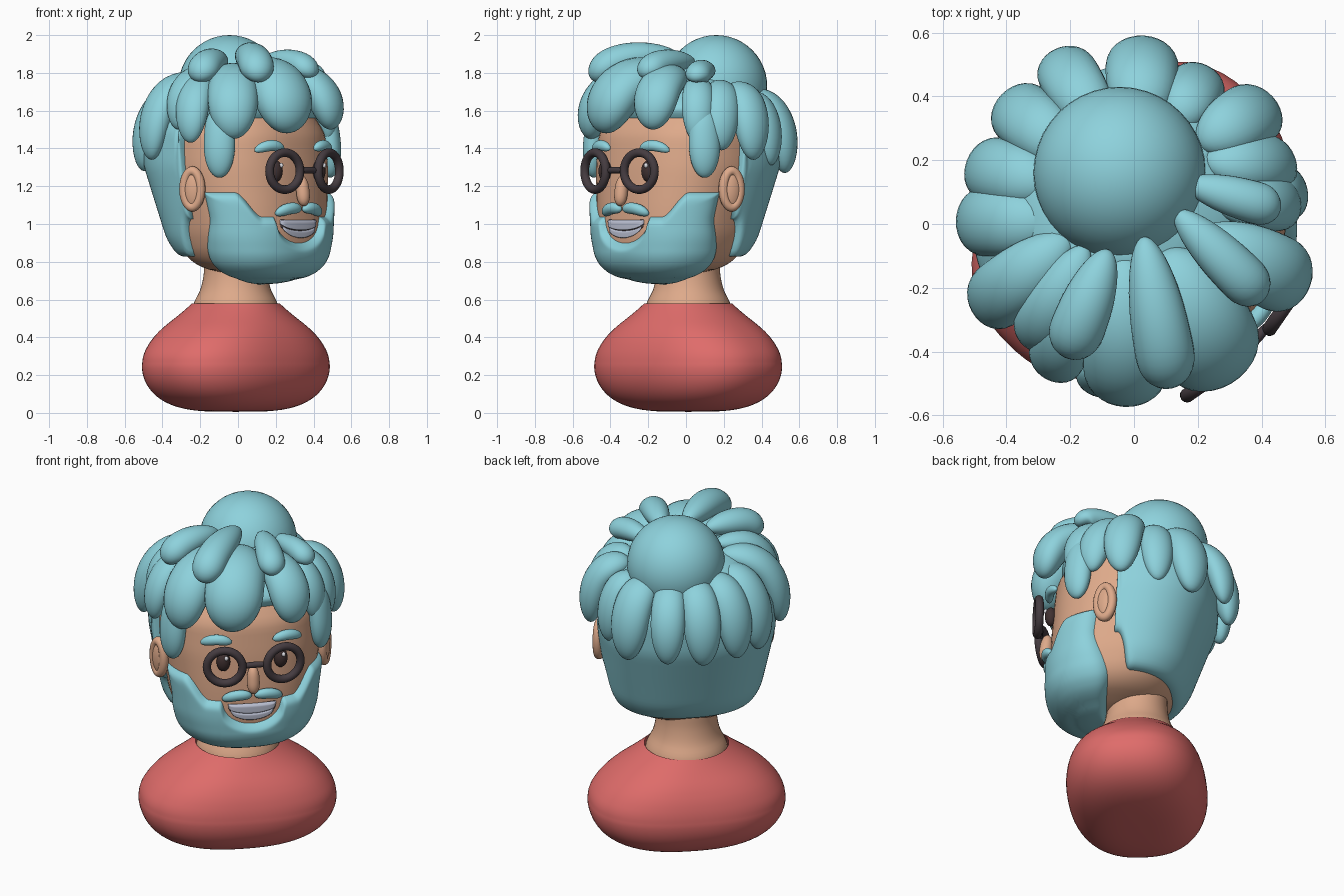
import bpy, bmesh, math
from mathutils import Vector, Matrix

if "Cube" in bpy.data.objects:
    bpy.data.objects.remove(bpy.data.objects["Cube"])

TURN = math.radians(45)  # the bust looks toward +x -y


def material(name, rgb):
    m = bpy.data.materials.new(name)
    m.diffuse_color = (*rgb, 1)
    m.use_nodes = True
    m.node_tree.nodes["Principled BSDF"].inputs["Base Color"].default_value = m.diffuse_color
    return m


HAIR = material("teal hair", (0.27, 0.645, 0.72))
SKIN = material("tan skin", (0.73, 0.40, 0.255))
SHIRT = material("red shirt", (0.74, 0.15, 0.145))
DARK = material("dark frame", (0.06, 0.045, 0.052))
EYE = material("brown eye", (0.05, 0.03, 0.03))
TEETH = material("grey teeth", (0.50, 0.53, 0.65))
WHITE = material("white glint", (0.85, 0.85, 0.9))


def finish(name, bm, mat, turned=True):
    bmesh.ops.remove_doubles(bm, verts=bm.verts, dist=1e-5)
    bmesh.ops.recalc_face_normals(bm, faces=bm.faces)
    me = bpy.data.meshes.new(name)
    bm.to_mesh(me)
    bm.free()
    me.polygons.foreach_set("use_smooth", [True] * len(me.polygons))
    me.materials.append(mat)
    ob = bpy.data.objects.new(name, me)
    bpy.context.collection.objects.link(ob)
    if turned:
        ob.rotation_euler.z = TURN
    return ob


def grid(name, f, nu, nv, mat, wrap=True, turned=True):
    """Surface f(s, t), closed around s when wrap is set."""
    bm = bmesh.new()
    cols = nu if wrap else nu + 1
    vs = [[bm.verts.new(f(i / nu, j / nv)) for i in range(cols)] for j in range(nv + 1)]
    for j in range(nv):
        for i in range(nu):
            k = (i + 1) % cols
            bm.faces.new((vs[j][i], vs[j][k], vs[j + 1][k], vs[j + 1][i]))
    return finish(name, bm, mat, turned)


def ball(name, loc, radii, mat, turned=True, rot=0):
    bm = bmesh.new()
    bmesh.ops.create_uvsphere(bm, u_segments=40, v_segments=24, radius=1,
                              matrix=Matrix.Translation(loc) @ Matrix.Rotation(rot, 4, 'Z')
                              @ Matrix.Diagonal((*radii, 1)))
    return finish(name, bm, mat, turned)


def ring(name, loc, ry, rz, tube, angle, mat):
    """Elliptical torus standing up, its axis turned by angle from local x."""
    M = Matrix.Translation(loc) @ Matrix.Rotation(angle, 4, 'Z')

    def f(s, t):
        a, b = 2 * math.pi * s, 2 * math.pi * t
        return M @ Vector((tube * math.sin(b), (ry + tube * math.cos(b)) * math.cos(a),
                           (rz + tube * math.cos(b)) * math.sin(a)))
    return grid(name, f, 40, 14, mat)


def lobe(name, p0, p1, p2, w, mat, flat=0.7, turned=True, taper=0.15):
    """Blunt rounded lock swept along a quadratic curve, narrower at its root."""
    p0, p1, p2 = Vector(p0), Vector(p1), Vector(p2)

    def f(s, t):
        t = (1 - math.cos(math.pi * t)) / 2
        p = p0 * (1 - t) ** 2 + p1 * 2 * t * (1 - t) + p2 * t * t
        d = ((p1 - p0) * (1 - t) + (p2 - p1) * t).normalized()
        side = d.cross(p - Vector((0, 0, 1.3))).normalized()
        up = side.cross(d)
        r = w * (1 - taper * (1 - t) ** 1.5) * math.sqrt(max(0, 1 - abs(2 * t - 1) ** 2.8))
        a = 2 * math.pi * s
        return p + side * r * math.cos(a) + up * r * flat * math.sin(a)
    return grid(name, f, 28, 26, mat, True, turned)


def table(rows, z, soft=0.025):
    """Softened lookup in rows of (z, values...)."""
    def lin(z):
        z = min(max(z, rows[0][0]), rows[-1][0])
        for a, b in zip(rows, rows[1:]):
            if z <= b[0]:
                k = (z - a[0]) / (b[0] - a[0])
                return [x + (y - x) * k for x, y in zip(a[1:], b[1:])]
    soft = min(soft, abs(z - rows[0][0]), abs(rows[-1][0] - z))
    got = [lin(z + soft * k) for k in (-1, -.5, 0, .5, 1)]
    return [sum(c) / 5 for c in zip(*got)]


def smooth(a, b, x):
    k = min(max((x - a) / (b - a), 0), 1)
    return k * k * (3 - 2 * k)


# Head: z, radius, forward shift of each level
HEAD = [(.72, .0, -.15), (.728, .13, -.145), (.75, .22, -.135), (.79, .295, -.12), (.85, .34, -.11),
        (.95, .375, -.085), (1.1, .40, -.057), (1.3, .43, -.015), (1.48, .425, 0), (1.62, .35, .01),
        (1.72, .23, .02), (1.77, .1, .03), (1.78, 0, .03)]
MID = Vector((0, -.03, 1.2))


def head_point(phi, z, off=0.0):
    r, cv = table(HEAD, z)
    s, c = math.sin(phi), math.cos(phi)
    r /= (abs(s) ** 2.4 + abs(c) ** 2.4) ** (1 / 2.4)
    p = Vector((1.045 * r * s, cv - r * c, z))
    return MID + (p - MID) * (1 + off / 0.45)


def shell(name, mat, span, bottom, top, off, nu, nv, tuck=True, flare=0):
    """Padded patch on the head; span in degrees either side of the face."""
    full = span >= 180

    def f(s, t):
        if not full:
            s = .5 * s + .25 * (1 - math.cos(math.pi * s))
        t = (1 - math.cos(math.pi * t)) / 2
        phi = span * (2 * s - 1)
        b, h = bottom(abs(phi)), top(abs(phi))
        z = b + (h - b) * t
        phi *= 1 + flare * (1 - smooth(.76, 1.05, z))
        e = max(0 if full else abs(2 * s - 1), abs(2 * t - 1) if tuck else max(0, 2 * t - 1))
        return head_point(math.radians(phi), z, -.012 + (off + .012) * (1 - e ** 16))
    return grid(name, f, nu, nv, mat, full)


grid("head", lambda s, t: head_point(2 * math.pi * s, .72 + 1.06 * (1 - math.cos(math.pi * t)) / 2),
     64, 48, SKIN)

# Hair cap, beard and mouth
shell("hair_cap", HAIR, 180,
      lambda a: .82 + .2 * smooth(70, 88, 180 - a) + .54 * smooth(90, 98, 180 - a),
      lambda a: 1.78, .042, 140, 44)
shell("beard", HAIR, 74, lambda a: .72,
      lambda a: 1.04 - .14 * math.sqrt(1 - (a / 23) ** 2) if a < 23 else 1.04 + .13 * smooth(33, 50, a),
      .038, 140, 48, False, .25)


def arc(a, w, h):
    return h * math.sqrt(max(0, 1 - (a / w) ** 2))


shell("mouth", DARK, 20, lambda a: 1.02 - arc(a, 20, .09), lambda a: 1.025, .006, 30, 12)
shell("upper_teeth", TEETH, 19.5, lambda a: 1.015 - arc(a, 19.5, .045), lambda a: 1.022, .016, 30, 10)
shell("lower_teeth", TEETH, 18, lambda a: 1.0 - arc(a, 18, .07), lambda a: 1.003 - arc(a, 18, .034), .014, 30, 10)

# Neck
NECK = [(.54, .228), (.585, .225), (.62, .2), (.67, .18), (.74, .167), (.9, .165)]


def neck(s, t):
    z = .54 + .36 * t
    r, a = table(NECK, z)[0], 2 * math.pi * s
    return (r * math.cos(a), .018 + r * math.sin(a), z)


grid("neck", neck, 48, 20, SKIN)

# Torso: z, half width, half depth
TORSO = [(.25, .545, .385), (.31, .537, .38), (.38, .488, .36), (.45, .412, .325), (.52, .315, .275),
         (.58, .232, .232)]


def torso(s, t):
    if t < .5:  # rounded underside
        q = math.pi * t
        z, k = .25 * (1 - math.cos(q)), math.sin(q) ** .6
        z += .006 * (1 - 2 * t)
        a, b = .545 * k, .385 * k
    else:
        z = .25 + .33 * (2 * t - 1)
        a, b = table(TORSO, z)
    n = 2.4 - .4 * smooth(.4, .58, z)
    x, y = math.cos(2 * math.pi * s), math.sin(2 * math.pi * s)
    k = (abs(x) ** n + abs(y) ** n) ** (-1 / n)
    return (a * x * k, .016 + b * y * k, z)


grid("torso", torso, 64, 60, SHIRT)

# Bun
ball("hair_bun", (-.045, .16, 1.73), (.27, .27, .27), HAIR, False)

# Hair locks: root x y, tip x y, root z, tip z, half width
LOCKS = [(.02, .3, .03, .595, 1.66, 1.27, .12), (.12, .3, .23, .50, 1.66, 1.31, .095),
         (.2, .25, .44, .40, 1.70, 1.34, .11), (.22, .2, .51, .21, 1.71, 1.39, .10),
         (.25, .07, .53, .07, 1.73, 1.43, .09), (.16, .13, .465, .06, 1.81, 1.75, .07),
         (.13, .04, .42, -.23, 1.86, 1.77, .08), (.2, -.03, .56, -.2, 1.78, 1.50, .125),
         (.1, -.08, .31, -.51, 1.79, 1.48, .17), (.03, -.04, .12, -.52, 1.89, 1.75, .097),
         (-.03, -.1, -.03, -.585, 1.78, 1.45, .14), (-.08, -.08, -.22, -.42, 1.86, 1.75, .09),
         (-.15, -.1, -.28, -.495, 1.76, 1.43, .098), (-.15, -.07, -.35, -.39, 1.79, 1.50, .09),
         (-.2, -.04, -.515, -.28, 1.75, 1.34, .11), (-.23, .0, -.565, .01, 1.69, 1.28, .115),
         (-.23, .12, -.53, .20, 1.68, 1.28, .11), (-.18, .2, -.42, .41, 1.67, 1.28, .11),
         (-.08, .26, -.25, .555, 1.66, 1.30, .10)]
for i, (x0, y0, x1, y1, z0, z1, w) in enumerate(LOCKS):
    k = 1 - .6 * w / math.hypot(x1, y1)
    lobe(f"hair_lock_{i + 1}", (x0, y0, z0), (x1 * k, y1 * k, z0 + .02), (x1 * k, y1 * k, z1),
         w, HAIR, .9 if z1 > 1.7 else .75, False)

# Nose and glasses bridge
lobe("nose", (0, -.475, 1.255), (0, -.485, 1.18), (0, -.495, 1.095), .037, SKIN, 1)
lobe("glasses_bridge", (-.09, -.52, 1.28), (0, -.53, 1.29), (.09, -.52, 1.28), .017, DARK, 1, taper=0)

# Mirrored face parts
for m, side in ((-1, "left"), (1, "right")):
    ring(f"{side}_glasses_rim", (m * .165, -.515, 1.28), .098, .098, .023, math.pi / 2 + m * .18, DARK)
    ball(f"{side}_eye", (m * .16, -.445, 1.28), (.038, .033, .056), EYE)
    ball(f"{side}_eye_glint", (m * .16 + .012, -.472, 1.31), (.011, .011, .013), WHITE)
    lobe(f"{side}_eyebrow", (m * .115, -.455, 1.395), (m * .2, -.46, 1.44), (m * .28, -.405, 1.385),
         .029, HAIR, .9, taper=0)
    lobe(f"{side}_moustache", (m * .008, -.475, 1.075), (m * .09, -.49, 1.10), (m * .165, -.445, 1.05),
         .031, HAIR, .9, taper=0)
    lobe(f"{side}_sideburn", (m * .38, -.25, 1.62), (m * .42, -.28, 1.5), (m * .415, -.275, 1.245),
         .088, HAIR, .7)
    ball(f"{side}_ear", (m * .45, -.115, 1.18), (.042, .06, .11), SKIN, rot=-m * .45)
    ring(f"{side}_ear_rim", (m * .462, -.12, 1.185), .046, .095, .026, -m * .45, SKIN)
